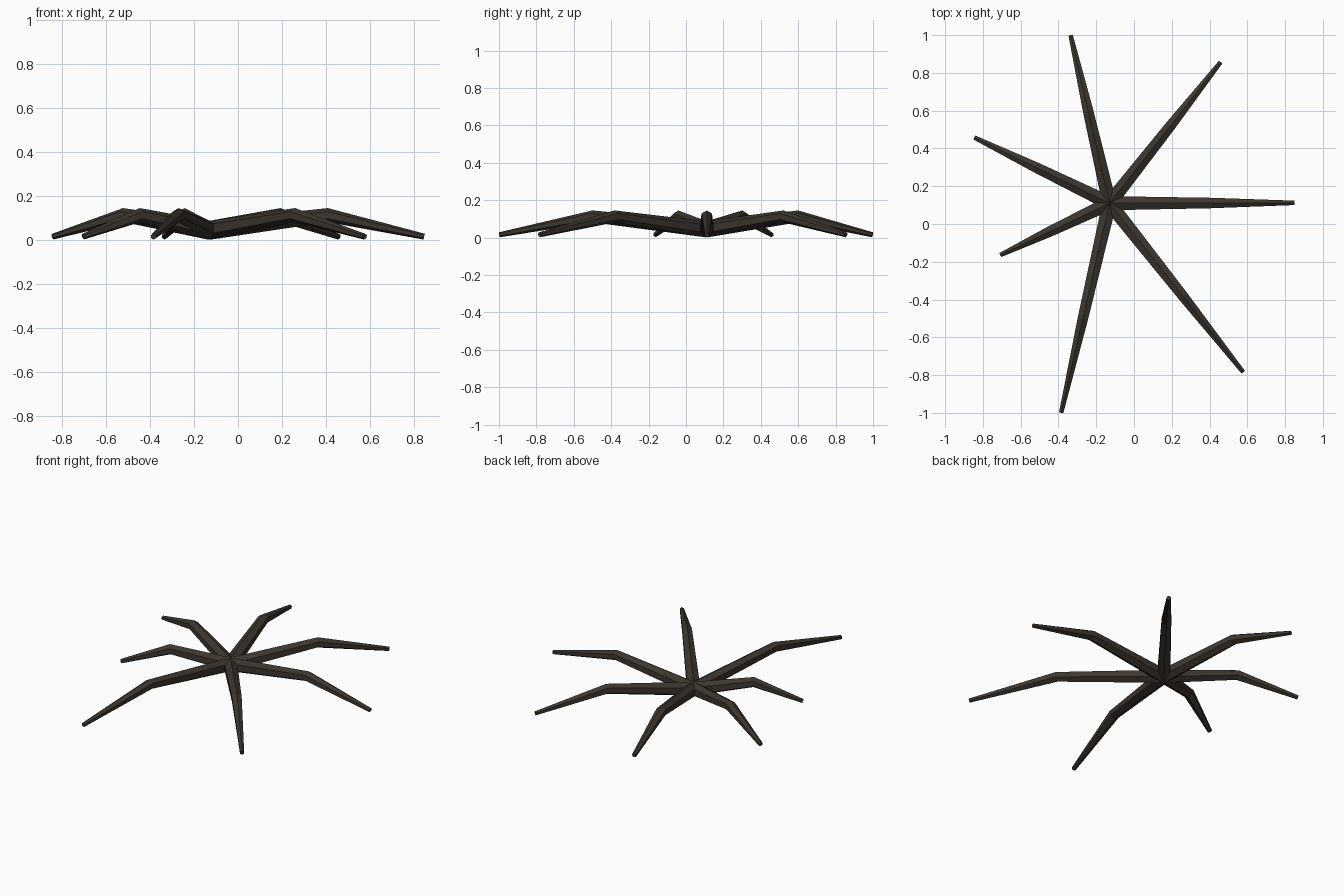
import bpy, bmesh, math
from mathutils import Vector

if "Cube" in bpy.data.objects:
    bpy.data.objects.remove(bpy.data.objects["Cube"])

# One flat dark bark colour
bark = bpy.data.materials.new("dark_bark")
bark.diffuse_color = (0.047, 0.037, 0.028, 1)
bark.use_nodes = True
bark.node_tree.nodes["Principled BSDF"].inputs["Base Color"].default_value = bark.diffuse_color

HUB = Vector((-0.13, 0.11, 0.044))
SIDES = 6
BEND = 0.55  # fraction of the length where the root kinks down

# Tip positions seen from above
tips = [(0.848, 0.112), (0.457, 0.855), (-0.335, 0.997), (-0.843, 0.457),
        (-0.705, -0.163), (-0.385, -0.997), (0.577, -0.783)]


def ring(bm, centre, axis, radius):
    """Six-sided section, a ridge on top, square to the given axis."""
    side = Vector((0, 0, 1)).cross(axis).normalized()
    up = axis.cross(side).normalized()
    return [bm.verts.new(centre + radius * (math.cos(a) * up + math.sin(a) * side))
            for a in (2 * math.pi * i / SIDES for i in range(SIDES))]


def root(name, tip):
    end = Vector((tip[0], tip[1], 0.015))
    knee = HUB.lerp(end, BEND)
    knee.z = 0.113
    d1, d2 = (knee - HUB).normalized(), (end - knee).normalized()
    bm = bmesh.new()
    rings = [ring(bm, HUB, d1, 0.043),
             ring(bm, knee, (d1 + d2).normalized(), 0.032),
             ring(bm, end, d2, 0.0135)]
    for a, b in zip(rings, rings[1:]):
        for i in range(SIDES):
            j = (i + 1) % SIDES
            bm.faces.new((a[i], a[j], b[j], b[i]))
    bm.faces.new(rings[0])
    bm.faces.new(rings[-1])
    bmesh.ops.recalc_face_normals(bm, faces=bm.faces)
    mesh = bpy.data.meshes.new(name)
    bm.to_mesh(mesh)
    bm.free()
    mesh.materials.append(bark)
    bpy.context.collection.objects.link(bpy.data.objects.new(name, mesh))


# Seven roots spreading from the hub
for n, tip in enumerate(tips, 1):
    root(f"root_{n}", tip)
